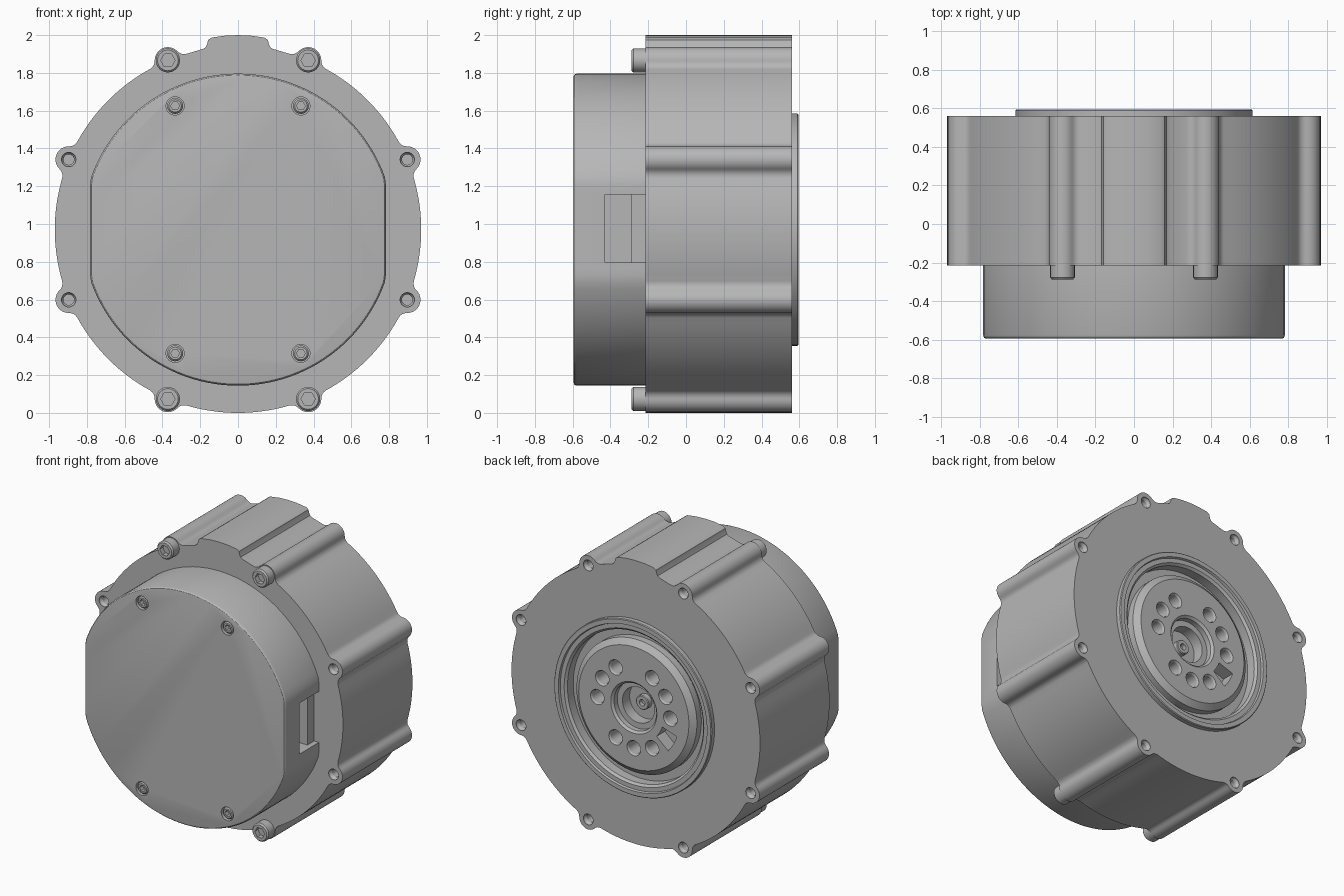
import bpy, bmesh
from math import sin, cos, pi, radians, acos, atan2, sqrt

if "Cube" in bpy.data.objects:
    bpy.data.objects.remove(bpy.data.objects["Cube"], do_unlink=True)

CZ = 0.97                       # height of the motor axis
BACK, MID, FRONT = 0.56, -0.215, -0.595
BODY_R, LUG_PITCH, LUG_R, FILLET = 0.97, 0.97, 0.07, 0.05

grey = bpy.data.materials.new("machined grey")
grey.use_nodes = True
grey.diffuse_color = (0.47, 0.47, 0.47, 1)
grey.node_tree.nodes["Principled BSDF"].inputs["Base Color"].default_value = (0.47, 0.47, 0.47, 1)


def circle(n):
    return [(cos(2 * pi * i / n), sin(2 * pi * i / n)) for i in range(n)]


def hexagon(n):
    """Hexagon outline sampled at n angles, so it bridges to a circle."""
    out = []
    for i in range(n):
        a = 2 * pi * i / n
        k = cos(pi / 6) / cos(a % (pi / 3) - pi / 6)
        out.append((k * cos(a), k * sin(a)))
    return out


def loft(name, levels, shape, at=(0, 0), closed=False):
    """Stack scaled outlines along y; each level is (y, scale[, outline])."""
    bm = bmesh.new()
    rings = []
    for y, s, *other in levels:
        outline = other[0] if other else shape
        rings.append([bm.verts.new((at[0] + s * u, y, CZ + at[1] + s * v)) for u, v in outline])
    n = len(shape)
    pairs = list(zip(rings, rings[1:]))
    if closed:
        pairs.append((rings[-1], rings[0]))
    else:
        bm.faces.new(rings[0])
        bm.faces.new(rings[-1])
    for a, b in pairs:
        for i in range(n):
            j = (i + 1) % n
            bm.faces.new((a[i], a[j], b[j], b[i]))
    bmesh.ops.recalc_face_normals(bm, faces=bm.faces)
    mesh = bpy.data.meshes.new(name)
    bm.to_mesh(mesh)
    bm.free()
    mesh.materials.append(grey)
    ob = bpy.data.objects.new(name, mesh)
    bpy.context.collection.objects.link(ob)
    return ob


def box(name, x, y, z):
    """Box from (min, max) ranges, with z measured from the axis."""
    return loft(name, [(y[0], 1), (y[1], 1)],
                [(x[0], z[0]), (x[1], z[0]), (x[1], z[1]), (x[0], z[1])])


def cut(ob, cutters):
    """Subtract the cutters for good and discard them."""
    for c in cutters:
        c.hide_render = True
        m = ob.modifiers.new("cut", 'BOOLEAN')
        m.operation, m.solver, m.object = 'DIFFERENCE', 'EXACT', c
    bpy.context.view_layer.update()
    mesh = bpy.data.meshes.new_from_object(ob.evaluated_get(bpy.context.evaluated_depsgraph_get()))
    ob.modifiers.clear()
    ob.data = mesh
    for c in cutters:
        bpy.data.objects.remove(c, do_unlink=True)


def polar(r, a, origin=(0, 0)):
    return (origin[0] + r * cos(a), origin[1] + r * sin(a))


def arc(r, a0, a1, n, origin=(0, 0)):
    return [polar(r, a0 + (a1 - a0) * i / n, origin) for i in range(n + 1)]


def housing_outline():
    """Round body with eight filleted lugs and a raised tab on top."""
    rf = BODY_R + FILLET
    alpha = acos((rf ** 2 + LUG_PITCH ** 2 - (LUG_R + FILLET) ** 2) / (2 * rf * LUG_PITCH))
    beta = atan2(rf * sin(alpha), rf * cos(alpha) - LUG_PITCH)
    tab = [(0.185, 0.957), (0.17, 0.967), (0.163, 0.985), (0.158, 1.005), (0.14, 1.017), (0.07, 1.027)]
    tab += [(0, 1.03)] + [(-x, z) for x, z in reversed(tab)]
    pts = []
    for k in range(8):
        phi = pi / 8 + k * pi / 4
        lug = polar(LUG_PITCH, phi)
        # concave fillet, lug, concave fillet
        pts += arc(FILLET, phi - alpha + pi, phi - beta + pi, 6, polar(rf, phi - alpha))
        pts += arc(LUG_R, phi - beta, phi + beta, 14, lug)[1:-1]
        pts += arc(FILLET, phi + beta - pi, phi + alpha - pi, 6, polar(rf, phi + alpha))
        if k == 1:
            pts += tab
        else:
            pts += arc(BODY_R, phi + alpha, phi + pi / 4 - alpha, 14)[1:-1]
    return pts


lugs = [polar(LUG_PITCH, pi / 8 + k * pi / 4) for k in range(8)]
side_lugs = [p for p in lugs if abs(p[0]) > 0.6]
bolt_lugs = [p for p in lugs if abs(p[0]) < 0.6]
ROUND = circle(24)
BIG = circle(96)

# Main housing with threaded holes in the lugs and an open back
housing = loft("housing", [(MID, 1), (BACK, 1)], housing_outline())
cutters = [loft("back_recess", [(0.38, 0.55), (0.7, 0.55)], BIG)]
for p in lugs:
    cutters.append(loft("back_hole", [(0.4, 0.028), (0.535, 0.028), (0.55, 0.038), (0.7, 0.038)], ROUND, p))
for p in side_lugs:
    cutters.append(loft("front_hole", [(-0.4, 0.038), (-0.205, 0.038), (-0.19, 0.028), (-0.06, 0.028)], ROUND, p))
cut(housing, cutters)

# Front cover: a disc with flattened sides and a softened front edge
cover_shape = [(max(-0.783, min(0.783, 0.826 * u)), 0.826 * v) for u, v in circle(128)]
cover = loft("front_cover", [(MID, 1), (-0.578, 1), (-0.588, 0.996), (-0.593, 0.99), (FRONT, 0.98)], cover_shape)
screws = [(sx * 0.333, sz * 0.655) for sx in (-1, 1) for sz in (-1, 1)]
cutters = [loft("screw_well", [(-0.7, 0.048), (-0.53, 0.048)], ROUND, p) for p in screws]
cutters.append(box("port", (0.66, 0.9), (-0.43, -0.1), (-0.175, 0.185)))
cut(cover, cutters)
box("port_connector", (0.62, 0.745), (-0.29, MID), (-0.175, 0.185))


# Socket head screws
def socket_screw(name, p, base, top, r, socket):
    hx = hexagon(24)
    loft(name, [(base, r), (top + 0.01, r), (top, r - 0.009), (top, socket, hx), (top + 0.035, socket, hx)],
         ROUND, p)


for p in bolt_lugs:
    socket_screw("housing_bolt", p, MID, -0.288, 0.064, 0.038)
for p in screws:
    socket_screw("cover_screw", p, -0.53, -0.59, 0.042, 0.023)

# Raised seal ring around the output
loft("seal_ring", [(0.4, 0.615), (0.59, 0.615), (0.595, 0.61), (0.595, 0.58), (0.58, 0.575),
                   (0.58, 0.545), (0.565, 0.53), (0.4, 0.53)], BIG, closed=True)

# Output flange with stepped bore and centre shaft
flange = loft("output_flange", [(0.39, 0.535), (0.5, 0.535), (0.5, 0.47), (0.55, 0.47), (0.582, 0.43),
                                (0.582, 0.18), (0.567, 0.165), (0.53, 0.165), (0.53, 0.125), (0.45, 0.125),
                                (0.45, 0.05), (0.485, 0.05), (0.49, 0.045), (0.49, 0.022), (0.46, 0.022)], BIG)
cutters = []
for k in range(12):
    a = k * pi / 6
    if k % 4 == 3:
        # tapered pocket
        w = radians(11)
        pocket = arc(0.355, a - w, a + w, 6) + arc(0.235, a + w, a - w, 6)
        cutters.append(loft("pocket", [(0.49, 1), (0.7, 1)], pocket))
    else:
        cutters.append(loft("flange_hole", [(0.46, 0.046), (0.57, 0.046), (0.59, 0.058), (0.7, 0.058)],
                            ROUND, polar(0.285, a)))
cut(flange, cutters)

# Smooth round walls, keep edges crisp
bpy.ops.object.select_all(action='DESELECT')
for ob in bpy.context.collection.objects:
    if ob.type == 'MESH':
        ob.select_set(True)
        bpy.context.view_layer.objects.active = ob
bpy.ops.object.shade_smooth_by_angle(angle=radians(28))
